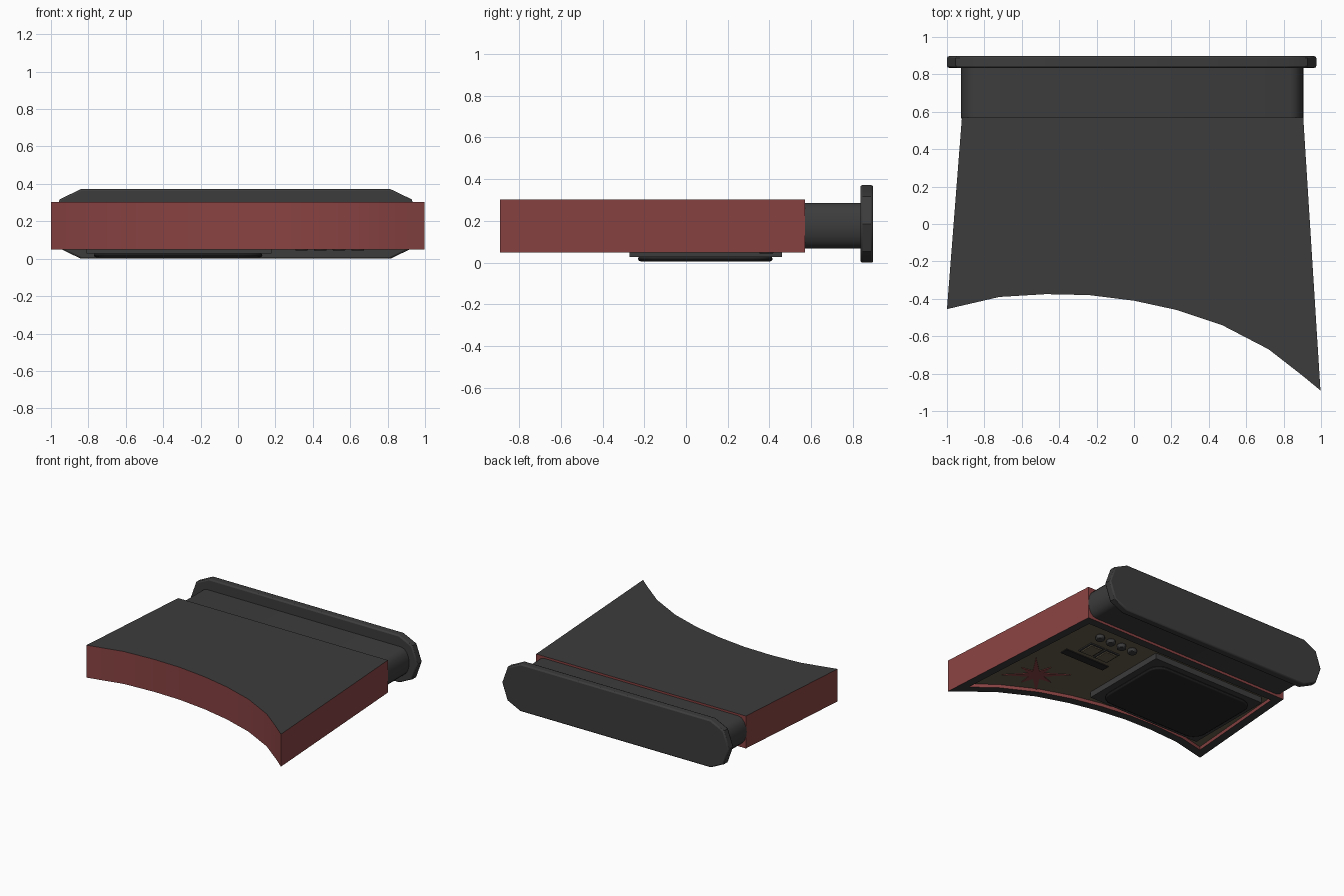
import bpy, bmesh, math
from mathutils import Vector

if "Cube" in bpy.data.objects:
    bpy.data.objects.remove(bpy.data.objects["Cube"])


def material(name, rgb):
    m = bpy.data.materials.new(name)
    m.diffuse_color = (*rgb, 1)
    m.use_nodes = True
    m.node_tree.nodes["Principled BSDF"].inputs["Base Color"].default_value = m.diffuse_color
    return m


DARK = material("dark_grey", (0.045, 0.045, 0.045))
RED = material("muted_red", (0.25, 0.055, 0.055))
OLIVE = material("olive_brown", (0.14, 0.115, 0.075))
BLACK = material("near_black", (0.018, 0.018, 0.018))


def finish(name, bm, mats, bevel=0.0, segments=2):
    bmesh.ops.recalc_face_normals(bm, faces=bm.faces)
    me = bpy.data.meshes.new(name)
    bm.to_mesh(me)
    bm.free()
    ob = bpy.data.objects.new(name, me)
    bpy.context.collection.objects.link(ob)
    for m in mats:
        me.materials.append(m)
    if bevel:
        mod = ob.modifiers.new("edge_bevel", 'BEVEL')
        mod.width, mod.segments = bevel, segments
        mod.limit_method, mod.angle_limit = 'ANGLE', math.radians(60)
    bpy.ops.object.select_all(action='DESELECT')
    ob.select_set(True)
    bpy.context.view_layer.objects.active = ob
    bpy.ops.object.shade_smooth_by_angle(angle=math.radians(30))
    return ob


def prism_mesh(points, lo, hi, axis='Z'):
    """Extrude a 2D outline along Z (xy outline) or Y (xz outline)."""
    bm = bmesh.new()
    put = (lambda p, h: (p[0], p[1], h)) if axis == 'Z' else (lambda p, h: (p[0], h, p[1]))
    a = [bm.verts.new(put(p, lo)) for p in points]
    b = [bm.verts.new(put(p, hi)) for p in points]
    bm.faces.new(a)
    bm.faces.new(b)
    n = len(points)
    for i in range(n):
        j = (i + 1) % n
        bm.faces.new((a[i], a[j], b[j], b[i]))
    bmesh.ops.recalc_face_normals(bm, faces=bm.faces)
    return bm


def prism(name, points, lo, hi, mat, axis='Z', bevel=0.0):
    return finish(name, prism_mesh(points, lo, hi, axis), [mat], bevel)


def rect(x0, x1, y0, y1):
    return [(x0, y0), (x1, y0), (x1, y1), (x0, y1)]


def rounded(x0, x1, y0, y1, rx, ry, steps):
    """Rectangle with elliptical corners."""
    pts = []
    for k, (cx, cy) in enumerate([(x1 - rx, y1 - ry), (x0 + rx, y1 - ry),
                                  (x0 + rx, y0 + ry), (x1 - rx, y0 + ry)]):
        for i in range(steps + 1):
            t = math.pi / 2 * (k + i / steps)
            p = (cx + rx * math.cos(t), cy + ry * math.sin(t))
            if not pts or (Vector(p) - Vector(pts[-1])).length > 1e-4:
                pts.append(p)
    if (Vector(pts[0]) - Vector(pts[-1])).length < 1e-4:
        pts.pop()
    return pts


# body: slab with a curved front edge and a recessed underside panel
outline = [(-0.92, 0.57), (-1, -0.455), (-0.72, -0.39), (-0.47, -0.375), (-0.24, -0.38),
           (0, -0.41), (0.23, -0.46), (0.47, -0.54), (0.72, -0.67), (0.9, -0.81),
           (0.997, -0.89), (0.905, 0.57)]
bm = prism_mesh(outline, 0.048, 0.303)
floor = min(bm.faces, key=lambda f: f.calc_center_median().z)
bmesh.ops.inset_region(bm, faces=[floor], thickness=0.065, use_even_offset=True)
bmesh.ops.inset_region(bm, faces=[floor], thickness=0.002, use_even_offset=True)
for v in floor.verts:
    v.co.z += 0.025
bm.normal_update()
for f in bm.faces:
    f.material_index = 1 if abs(f.normal.z) < 0.5 else 0
floor.material_index = 2
finish("body", bm, [DARK, RED, OLIVE])

# neck and end flange at the back
prism("neck", rounded(-0.925, 0.905, 0.068, 0.287, 0.07, 0.1095, 4), 0.565, 0.84, DARK, 'Y')
prism("end_flange", rounded(-1, 0.975, 0, 0.372, 0.16, 0.186, 2), 0.835, 0.897, DARK, 'Y', 0.01)

# underside: raised screen block with a rounded pad
prism("screen_base", rect(-0.81, 0.18, -0.27, 0.46), 0.027, 0.08, DARK)
prism("screen_pad", rounded(-0.77, 0.13, -0.23, 0.415, 0.1, 0.1, 5), 0.007, 0.03, BLACK, bevel=0.016)

# underside: slot, two square keys and four round knobs
prism("slot", rect(0.32, 0.71, 0.03, 0.095), 0.066, 0.075, BLACK)
for i, x in enumerate((0.43, 0.57)):
    prism(f"key_frame_{i}", rect(x - 0.062, x + 0.062, 0.135, 0.275), 0.064, 0.075, DARK)
    prism(f"key_{i}", rect(x - 0.05, x + 0.05, 0.147, 0.263), 0.055, 0.07, OLIVE)
for i in range(4):
    x = 0.34 + 0.1 * i
    ring = [(x + 0.034 * math.cos(t * math.pi / 6), 0.385 + 0.034 * math.sin(t * math.pi / 6))
            for t in range(12)]
    prism(f"knob_{i}", ring, 0.043, 0.075, DARK, bevel=0.006)

# underside: plain star inlay
star = []
for i in range(16):
    r = 0.06 if i % 2 else (0.25 if i % 4 == 2 else 0.15)
    t = math.radians(5) + i * math.pi / 8
    star.append((0.64 + r * math.cos(t), -0.33 + r * math.sin(t)))
prism("star_inlay", star, 0.068, 0.075, RED)
